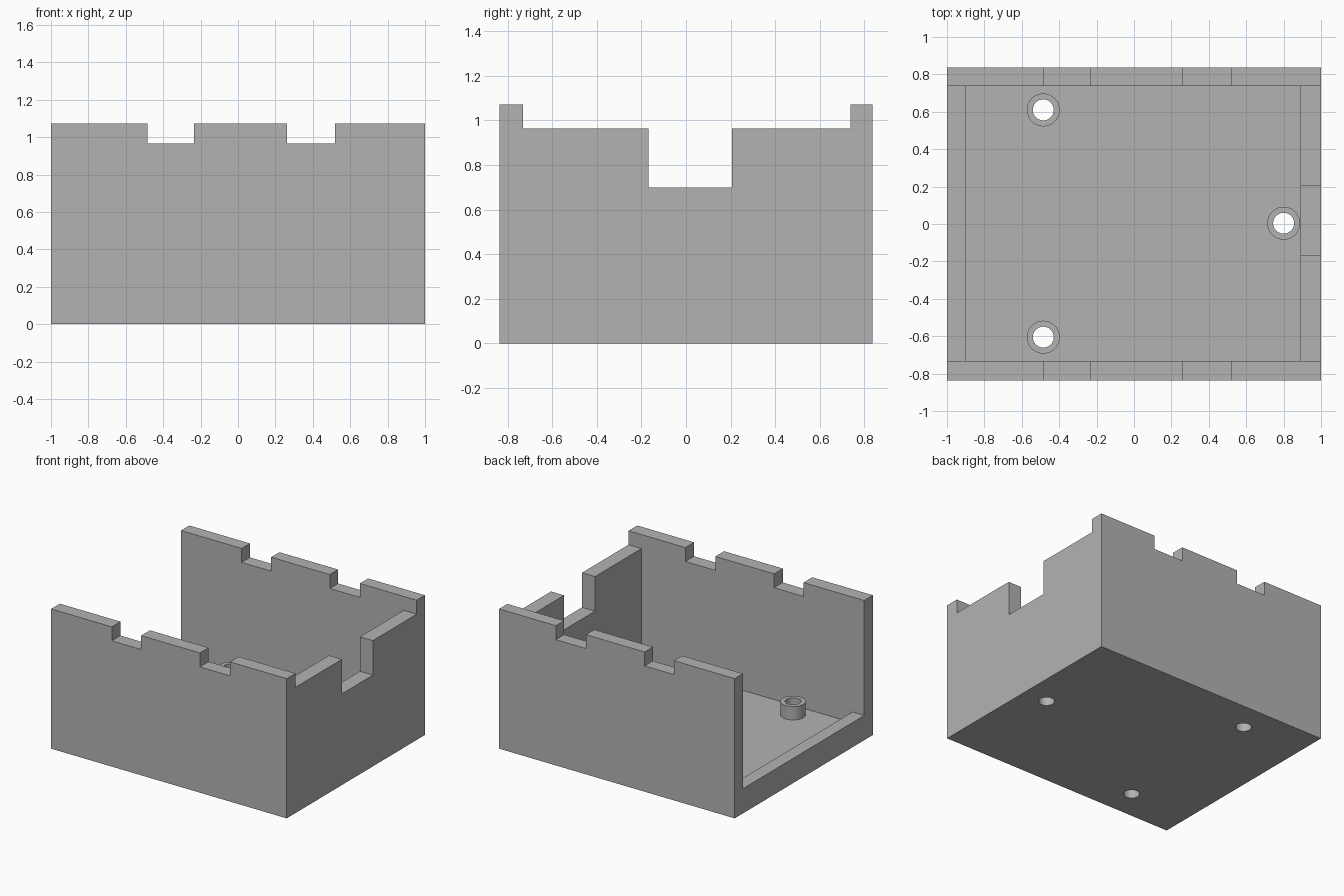
import bpy
import bmesh
import math
from mathutils import Vector

cube = bpy.data.objects.get("Cube")
if cube:
    bpy.data.objects.remove(cube, do_unlink=True)

grey = bpy.data.materials.new("plain grey")
grey.use_nodes = True
grey.diffuse_color = (0.45, 0.45, 0.45, 1)
grey.node_tree.nodes["Principled BSDF"].inputs["Base Color"].default_value = grey.diffuse_color

WIDTH, DEPTH, HEIGHT = 2.0, 1.675, 1.072
FLOOR, SILL, RIM = 0.107, 0.19, 0.965
INNER_FRONT, INNER_BACK = -0.732, 0.737


def prism(name, points, sweep):
    """Closed solid made by sweeping a flat outline along a vector."""
    bm = bmesh.new()
    face = bm.faces.new([bm.verts.new(p) for p in points])
    swept = bmesh.ops.extrude_face_region(bm, geom=[face])["geom"]
    bmesh.ops.translate(bm, vec=Vector(sweep),
                        verts=[g for g in swept if isinstance(g, bmesh.types.BMVert)])
    bmesh.ops.recalc_face_normals(bm, faces=bm.faces)
    mesh = bpy.data.meshes.new(name)
    bm.to_mesh(mesh)
    bm.free()
    mesh.materials.append(grey)
    obj = bpy.data.objects.new(name, mesh)
    bpy.context.collection.objects.link(obj)
    return obj


def box(name, x0, x1, y0, y1, z0, z1):
    outline = [(x0, y0, z0), (x1, y0, z0), (x1, y1, z0), (x0, y1, z0)]
    return prism(name, outline, (0, 0, z1 - z0))


def cylinder(name, centre, radius, z0, z1, sides=48):
    angles = [math.tau * i / sides for i in range(sides)]
    outline = [(centre[0] + radius * math.cos(a), centre[1] + radius * math.sin(a), z0)
               for a in angles]
    return prism(name, outline, (0, 0, z1 - z0))


def combine(target, tool, operation):
    """Apply a boolean and discard the tool."""
    tool.hide_render = True
    mod = target.modifiers.new(tool.name, "BOOLEAN")
    mod.operation, mod.solver, mod.object = operation, "EXACT", tool
    bpy.context.view_layer.objects.active = target
    bpy.ops.object.modifier_apply(modifier=mod.name)
    bpy.data.objects.remove(tool, do_unlink=True)


# Outer block
case = box("open_case", -WIDTH / 2, WIDTH / 2, -DEPTH / 2, DEPTH / 2, 0, HEIGHT)

# Cavity between the side walls: open end with a low sill, floor, lowered end wall
profile = [(-1.1, SILL), (-0.9, SILL), (-0.9, FLOOR), (0.89, FLOOR),
           (0.89, RIM), (1.1, RIM), (1.1, 1.2), (-1.1, 1.2)]
cavity = prism("cavity_cutter", [(x, INNER_FRONT, z) for x, z in profile],
               (0, INNER_BACK - INNER_FRONT, 0))
combine(case, cavity, "DIFFERENCE")

# Notches in the rims of both long walls
for x0, x1 in [(-0.485, -0.235), (0.263, 0.518)]:
    combine(case, box("rim_notch_cutter", x0, x1, -1, 1, RIM, 1.2), "DIFFERENCE")

# Deep notch in the end wall
combine(case, box("end_notch_cutter", 0.8, 1.1, -0.168, 0.207, 0.70, 1.2), "DIFFERENCE")

# Hollow screw posts with holes through the floor
for centre in [(-0.485, 0.61), (-0.485, -0.605), (0.80, 0.004)]:
    combine(case, cylinder("post", centre, 0.088, 0.05, 0.21), "UNION")
    combine(case, cylinder("hole_cutter", centre, 0.056, -0.1, 0.4), "DIFFERENCE")

# Smooth round posts, crisp edges elsewhere
bpy.ops.object.select_all(action="DESELECT")
case.select_set(True)
bpy.context.view_layer.objects.active = case
bpy.ops.object.shade_smooth_by_angle(angle=math.radians(30))
